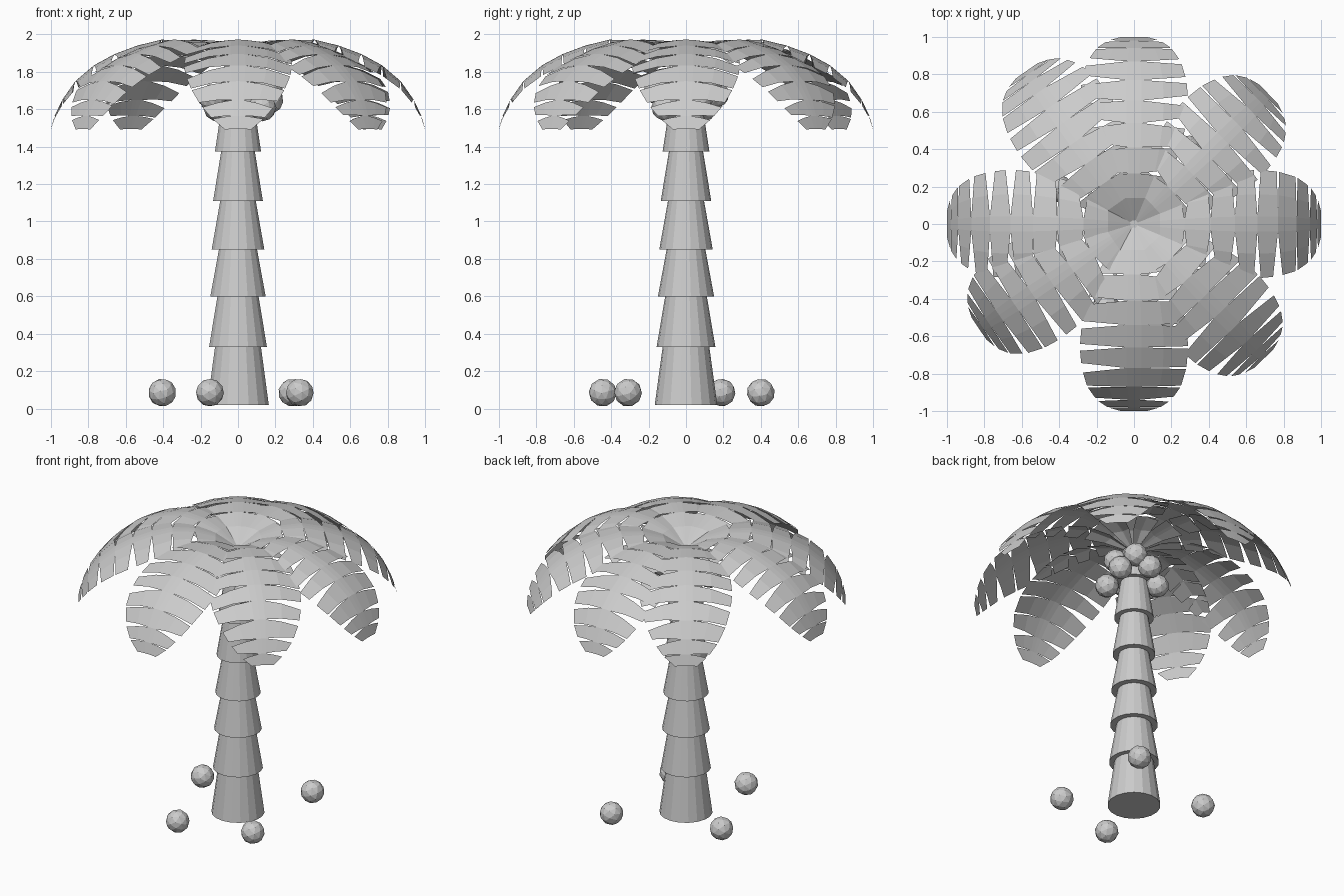
import bpy, bmesh, math, random
from mathutils import Vector

if "Cube" in bpy.data.objects:
    bpy.data.objects.remove(bpy.data.objects["Cube"])

random.seed(4)


def make_object(name, bm):
    mesh = bpy.data.meshes.new(name)
    bm.to_mesh(mesh)
    bm.free()
    ob = bpy.data.objects.new(name, mesh)
    bpy.context.collection.objects.link(ob)
    return ob


# Trunk: stacked flared cone sections
heights = [0.02, 0.33, 0.60, 0.85, 1.11, 1.375, 1.63, 1.86]
bottoms = [0.167, 0.157, 0.15, 0.143, 0.135, 0.125, 0.115]
tops = [0.122, 0.108, 0.10, 0.093, 0.088, 0.083, 0.07]
for i in range(7):
    lo, hi = heights[i], heights[i + 1] + (0.02 if i < 6 else 0)
    bpy.ops.mesh.primitive_cone_add(vertices=18, radius1=bottoms[i], radius2=tops[i],
                                    depth=hi - lo, location=(0, 0, (lo + hi) / 2))
    bpy.context.object.name = f"trunk_section_{i + 1}"


# Coconuts: four fallen, the rest hanging around the trunk top
def coconut(name, loc):
    bpy.ops.mesh.primitive_ico_sphere_add(subdivisions=2, radius=0.075, location=loc)
    ob = bpy.context.object
    ob.name = name
    ob.rotation_euler = [random.uniform(0, 3) for _ in range(3)]


for x, y in [(-0.405, 0.19), (-0.15, -0.445), (0.29, 0.40), (0.33, -0.31)]:
    coconut("fallen_coconut", (x, y, 0.085))
side, near = Vector((-0.766, 0.643, 0)), Vector((0.643, 0.766, 0))
for s, n, z in [(0.01, 0.15, 1.75), (-0.115, 0.12, 1.72), (0.10, 0.12, 1.68),
                (-0.085, 0.16, 1.65), (-0.17, 0.0, 1.61), (0.145, 0.0, 1.61),
                (0.06, -0.14, 1.66), (-0.08, -0.13, 1.70)]:
    coconut("hanging_coconut", side * s + near * n + Vector((0, 0, z)))

# Leaf spine: radius, height, half width
SPINE = [(0.02, 1.86, 0.02), (0.14, 1.93, 0.12), (0.27, 1.968, 0.20), (0.41, 1.972, 0.25),
         (0.54, 1.94, 0.28), (0.66, 1.895, 0.29), (0.77, 1.835, 0.28), (0.87, 1.75, 0.25),
         (0.94, 1.65, 0.20), (0.98, 1.565, 0.14), (1.0, 1.495, 0.07)]


def spine_at(t):
    i = max(0, min(int(t), len(SPINE) - 2))
    f = t - i
    return [a + (b - a) * f for a, b in zip(SPINE[i], SPINE[i + 1])]


def leaf(name, angle):
    bm = bmesh.new()
    last = len(SPINE) - 1
    for sgn in (-1, 1):
        # torn slits fall on random joints of each half
        slit = [0.0] + [random.choice([0.06, 0.16, 0.24]) if i > 1 else 0.0
                        for i in range(1, last)] + [0.0]
        for i in range(last):
            rows = []
            for j, gap in ((i, slit[i]), (i + 1, -slit[i + 1])):
                row = []
                for u in (0.0, 0.14, 0.55, 1.0):
                    # wedge gap opens toward the leaf edge
                    t = j + gap * max(0, u - 0.14) / 0.86
                    r, z, w = spine_at(t)
                    row.append(bm.verts.new((r, sgn * u * w, z - 0.055 * (u * w / 0.28) ** 2)))
                rows.append(row)
            a, b = rows
            for k in range(3):
                quad = (a[k], b[k], b[k + 1], a[k + 1])
                bm.faces.new(quad if sgn > 0 else quad[::-1])
    bmesh.ops.remove_doubles(bm, verts=bm.verts, dist=0.0005)
    ob = make_object(name, bm)
    ob.rotation_euler.z = math.radians(angle)


# Crown of eight drooping leaves
for n, angle in enumerate([0, 44, 90, 125, 180, 214, 270, 314]):
    leaf(f"palm_leaf_{n + 1}", angle)
